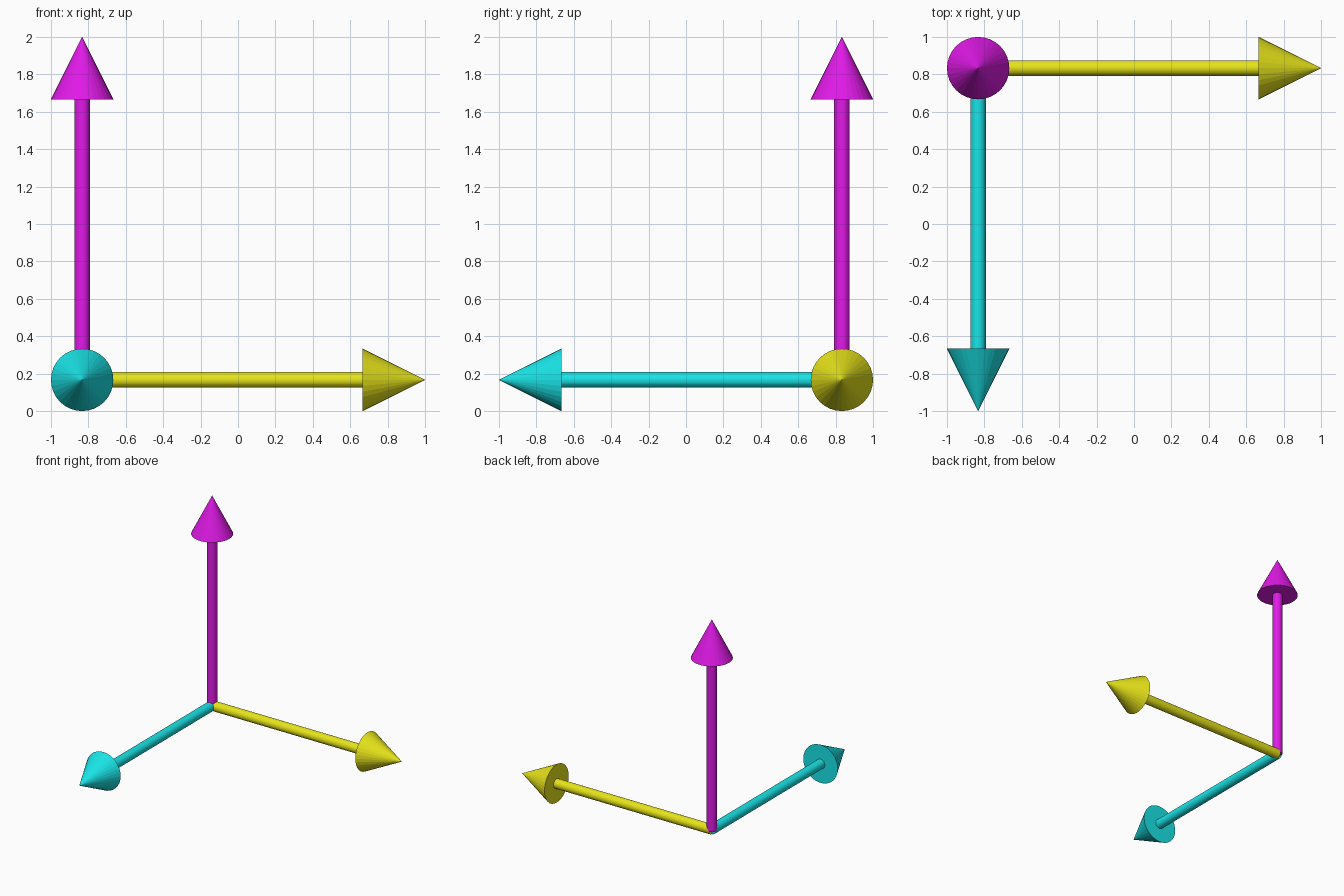
import bpy
from mathutils import Vector

if "Cube" in bpy.data.objects:
    bpy.data.objects.remove(bpy.data.objects["Cube"])

HEAD_R = 1 / 6
SHAFT_R = 0.0415
SHAFT_LEN = 1.5
HEAD_LEN = 1 / 3
SIDES = 32
ORIGIN = Vector((-1 + HEAD_R, 1 - HEAD_R, HEAD_R))


def finish(name, mat):
    obj = bpy.context.object
    obj.name = name
    obj.data.materials.append(mat)


def arrow(name, direction, color):
    d = Vector(direction)
    rot = d.to_track_quat('Z', 'Y').to_euler()
    mat = bpy.data.materials.new(name + "_color")
    mat.diffuse_color = color
    mat.use_nodes = True
    mat.node_tree.nodes["Principled BSDF"].inputs["Base Color"].default_value = mat.diffuse_color
    # shaft starting at the shared corner
    bpy.ops.mesh.primitive_cylinder_add(
        vertices=SIDES, radius=SHAFT_R, depth=SHAFT_LEN,
        location=ORIGIN + d * SHAFT_LEN / 2, rotation=rot)
    finish(name + "_shaft", mat)
    # pointed head
    bpy.ops.mesh.primitive_cone_add(
        vertices=SIDES, radius1=HEAD_R, radius2=0, depth=HEAD_LEN,
        location=ORIGIN + d * (SHAFT_LEN + HEAD_LEN / 2), rotation=rot)
    finish(name + "_head", mat)


# three perpendicular arrows
arrow("right_arrow", (1, 0, 0), (0.8, 0.78, 0.01, 1))
arrow("front_arrow", (0, -1, 0), (0.01, 0.78, 0.8, 1))
arrow("up_arrow", (0, 0, 1), (0.75, 0.01, 0.8, 1))
